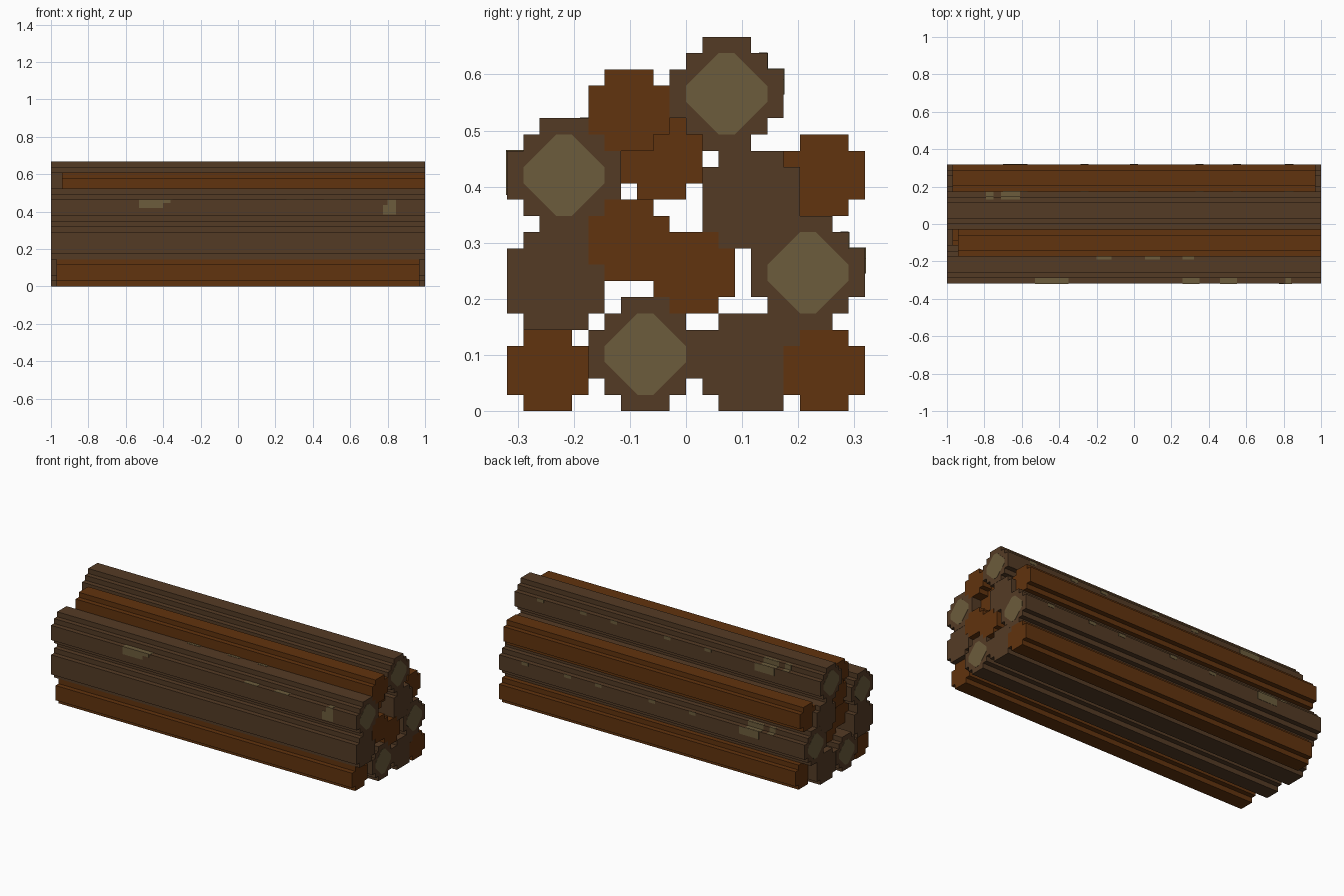
import bpy
import bmesh

cube = bpy.data.objects.get("Cube")
if cube:
    bpy.data.objects.remove(cube, do_unlink=True)

V = 0.029          # one step of the blocky cross-section
Y0 = -11 * V       # left edge of the stack


def material(name, rgb):
    lin = [((c / 255 + 0.055) / 1.055) ** 2.4 for c in rgb]
    m = bpy.data.materials.new(name)
    m.use_nodes = True
    m.diffuse_color = (*lin, 1)
    bsdf = m.node_tree.nodes["Principled BSDF"]
    bsdf.inputs["Base Color"].default_value = (*lin, 1)
    bsdf.inputs["Roughness"].default_value = 0.9
    return m


BARK = material("dark bark", (84, 59, 37))
RED = material("red brown wood", (97, 51, 14))
PALE = material("pale wood", (108, 92, 60))


def prism(name, points, x0, x1, mat):
    """Extrude a (y, z) outline along x."""
    bm = bmesh.new()
    face = bm.faces.new([bm.verts.new((x0, y, z)) for y, z in points])
    ext = bmesh.ops.extrude_face_region(bm, geom=[face])
    moved = [g for g in ext["geom"] if isinstance(g, bmesh.types.BMVert)]
    bmesh.ops.translate(bm, verts=moved, vec=(x1 - x0, 0, 0))
    bmesh.ops.recalc_face_normals(bm, faces=bm.faces)
    mesh = bpy.data.meshes.new(name)
    bm.to_mesh(mesh)
    bm.free()
    mesh.materials.append(mat)
    obj = bpy.data.objects.new(name, mesh)
    bpy.context.collection.objects.link(obj)
    return obj


def stepped(n):
    """Round outline of n by n blocks with stair-stepped corners."""
    k = 2 if n == 7 else 1
    # staircase along one corner, from the bottom edge to the right edge
    stair = [(n - k, 0)]
    for i in range(k):
        stair += [(n - k + i, i + 1), (n - k + i + 1, i + 1)]
    pts = []
    for _ in range(4):
        pts += stair
        stair = [(n - b, a) for a, b in stair]
    return pts


def log(name, u, w, n, x0, x1, mat):
    pts = [(Y0 + (u + a) * V, (w + b) * V) for a, b in stepped(n)]
    return prism(name, pts, x0, x1, mat)


def plate(name, x0, x1, y0, y1, z0, z1):
    prism(name, [(y0, z0), (y1, z0), (y1, z1), (y0, z1)], x0, x1, PALE)


# Thick bark logs with pale cut ends
thick = {"top": (10, 16), "front": (0, 11), "back": (15, 5), "bottom": (5, 0)}
r, f, t = 2.5 * V, 0.014, 0.001
octagon = [(f, -r), (r, -f), (r, f), (f, r), (-f, r), (-r, f), (-r, -f), (-f, -r)]
for name, (u, w) in thick.items():
    log(f"{name}_thick_log", u, w, 7, -1, 1, BARK)
    cy, cz = Y0 + (u + 3.5) * V, (w + 3.5) * V
    ring = [(cy + a, cz + b) for a, b in octagon]
    for end, s in (("left", 1), ("right", -1)):
        prism(f"{name}_log_{end}_cut_end", ring, s * 0.998, s * (1 + t), PALE)

# Medium bark logs
for name, u, w in (("front", 0, 5), ("base", 12, 0), ("upper", 12, 10)):
    log(f"{name}_medium_log", u, w, 6, -0.999, 0.999, BARK)

# Thin red-brown logs
thin = [("front_base", 0, 0, -0.97, 0.97), ("back_base", 17, 0, -0.94, 1),
        ("back_upper", 17, 12, -0.97, 0.97), ("front_top", 5, 16, -0.94, 1),
        ("centre", 5, 8, -0.94, 1), ("inner_low", 9, 6, -0.94, 1),
        ("inner_high", 7, 13, -0.97, 0.94)]
for name, u, w, x0, x1 in thin:
    log(f"{name}_thin_log", u, w, 5, x0, x1, RED)

# Bare patches on the front log: side face, ledge and top
e = 0.0015
for i, (x0, x1, z0, z1) in enumerate([(-0.53, -0.40, 0.42, 0.464), (-0.40, -0.36, 0.445, 0.464),
                                      (0.80, 0.845, 0.385, 0.464), (0.775, 0.80, 0.385, 0.435)]):
    plate(f"front_side_patch_{i}", x0, x1, Y0 - e, Y0 + e, z0, z1)
for i, (x0, x1) in enumerate([(-0.53, -0.35), (0.26, 0.35), (0.46, 0.55), (0.81, 0.84)]):
    plate(f"front_ledge_patch_{i}", x0, x1, Y0 - e, Y0 + V, 16 * V - e, 16 * V + e)
for i, (x0, x1) in enumerate([(-0.20, -0.12), (0.06, 0.14), (0.26, 0.32)]):
    plate(f"front_top_patch_{i}", x0, x1, Y0 + 4.5 * V, Y0 + 5 * V + e, 18 * V - e, 18 * V + e)

# Bare patches repeated on the top and back logs
for name in ("top", "back"):
    u, w = thick[name]
    side, step = Y0 + (u + 7) * V, Y0 + (u + 6) * V
    ledge, upper = (w + 5) * V, (w + 6) * V
    for i, (x0, x1) in enumerate([(-0.79, -0.75), (-0.71, -0.61)]):
        plate(f"{name}_ledge_patch_{i}", x0, x1, step, side, ledge - e, ledge + e)
        plate(f"{name}_step_patch_{i}", x0, x1, step - e, step + e, ledge, upper)
        plate(f"{name}_rim_patch_{i}", x0, x1, step - V / 2, step, upper - e, upper + e)
    plate(f"{name}_side_patch", -0.70, -0.57, side - e, side + e, ledge - 0.045, ledge)
    for i, x in enumerate((-0.265, 0.0, 0.35, 0.55, 0.83)):
        plate(f"{name}_small_patch_{i}", x - 0.022, x + 0.022, side - e, side + e,
              ledge - 0.018, ledge + e)
